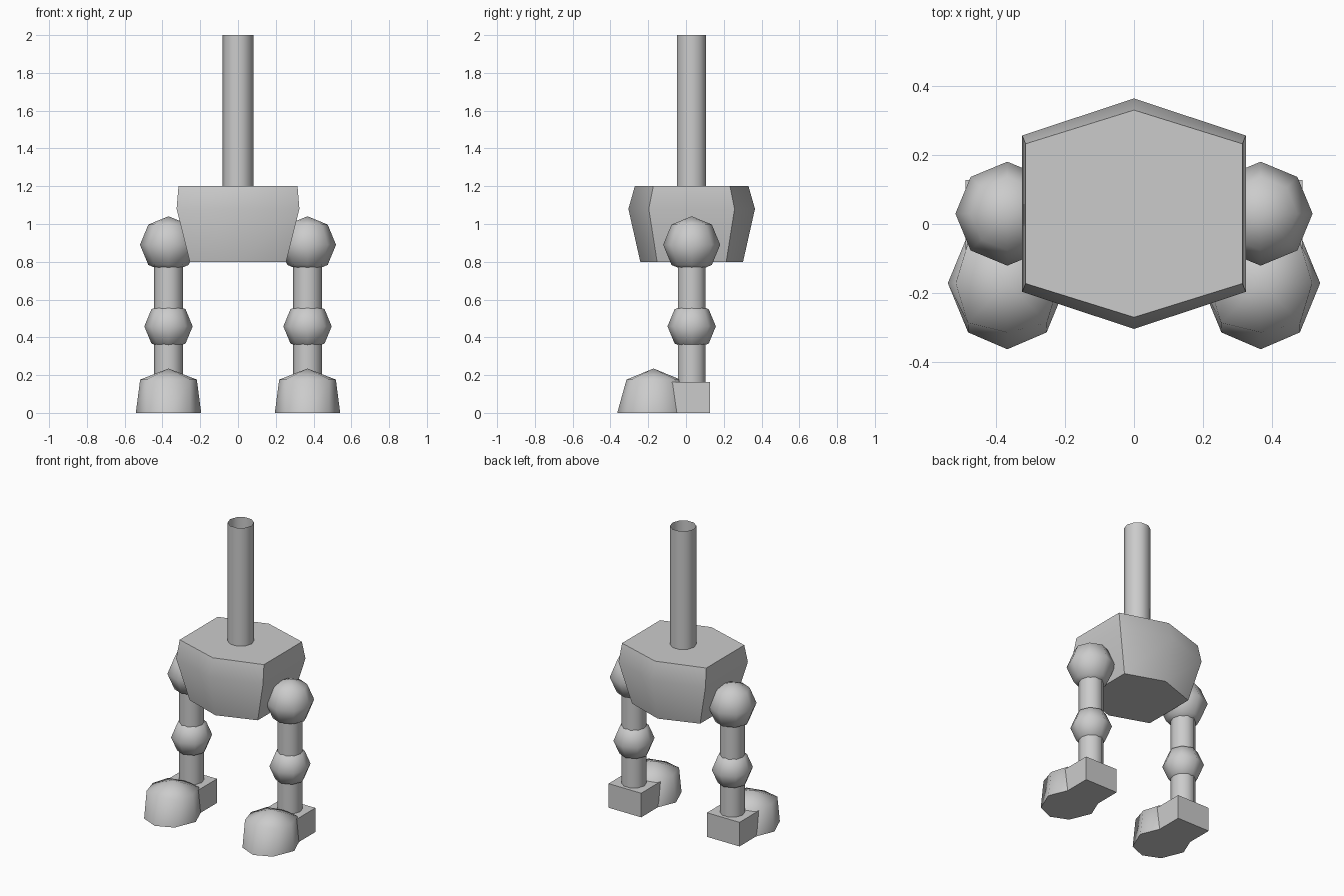
import bpy, bmesh, math
from math import radians

if "Cube" in bpy.data.objects:
    bpy.data.objects.remove(bpy.data.objects["Cube"])

grey = bpy.data.materials.new("plain grey")
grey.diffuse_color = (0.6, 0.6, 0.6, 1)
grey.use_nodes = True
grey.node_tree.nodes["Principled BSDF"].inputs["Base Color"].default_value = grey.diffuse_color

LEG_X, AXIS_Y = 0.368, 0.03


def finish(ob):
    ob.data.materials.clear()
    ob.data.materials.append(grey)
    bpy.ops.object.select_all(action='DESELECT')
    ob.select_set(True)
    bpy.context.view_layer.objects.active = ob
    bpy.ops.object.shade_smooth_by_angle(angle=radians(65))
    return ob


def loft(name, rings, apex=None):
    """Skin equal-length rings; close the bottom, and the top with a face or a point."""
    bm = bmesh.new()
    loops = [[bm.verts.new(p) for p in ring] for ring in rings]
    n = len(loops[0])
    for a, b in zip(loops, loops[1:]):
        for i in range(n):
            j = (i + 1) % n
            bm.faces.new((a[i], a[j], b[j], b[i]))
    bm.faces.new(loops[0][::-1])
    if apex:
        tip = bm.verts.new(apex)
        for i in range(n):
            bm.faces.new((loops[-1][i], loops[-1][(i + 1) % n], tip))
    else:
        bm.faces.new(loops[-1])
    bmesh.ops.recalc_face_normals(bm, faces=bm.faces)
    me = bpy.data.meshes.new(name)
    bm.to_mesh(me)
    bm.free()
    ob = bpy.data.objects.new(name, me)
    bpy.context.collection.objects.link(ob)
    return finish(ob)


def tube(name, x, radius, z0, z1):
    """Open ten-sided pipe."""
    bpy.ops.mesh.primitive_cylinder_add(
        vertices=10, radius=radius, depth=z1 - z0, end_fill_type='NOTHING',
        location=(x, AXIS_Y, (z0 + z1) / 2), rotation=(0, 0, radians(90)))
    ob = bpy.context.object
    ob.name = name
    return finish(ob)


def ball(name, x, z, radius):
    bpy.ops.mesh.primitive_uv_sphere_add(
        segments=8, ring_count=4, radius=radius, location=(x, AXIS_Y, z))
    ob = bpy.context.object
    ob.name = name
    return finish(ob)


# Hips: six-sided block, widest just below the top
def hex_ring(z, x, tip, side):
    return [(0, AXIS_Y - tip, z), (x, AXIS_Y - side, z), (x, AXIS_Y + side, z),
            (0, AXIS_Y + tip, z), (-x, AXIS_Y + side, z), (-x, AXIS_Y - side, z)]


loft("hips", [hex_ring(0.80, 0.255, 0.272, 0.183),
              hex_ring(1.08, 0.325, 0.335, 0.227),
              hex_ring(1.20, 0.315, 0.301, 0.203)])

# Spine pipe
tube("spine", 0, 0.081, 1.199, 2.0)


# Toe cap: eight-sided dome
def toe_ring(cx, z, rx, ry, dx, dy):
    cy = -0.172
    return [(cx + rx, cy, z), (cx + dx, cy + dy, z), (cx, cy + ry, z),
            (cx - dx, cy + dy, z), (cx - rx, cy, z), (cx - dx, cy - dy, z),
            (cx, cy - ry, z), (cx + dx, cy - dy, z)]


# Both legs
for side, s in (("left", -1), ("right", 1)):
    x = s * LEG_X
    ball(side + "_hip_joint", x, 0.89, 0.151)
    tube(side + "_thigh", x, 0.077, 0.46, 0.85)
    ball(side + "_knee_joint", x, 0.458, 0.128)
    tube(side + "_shin", x, 0.077, 0.10, 0.46)
    bpy.ops.mesh.primitive_cube_add(size=1, location=(x, 0.006, 0.0815))
    heel = bpy.context.object
    heel.name = side + "_heel"
    heel.scale = (0.244, 0.244, 0.163)
    finish(heel)
    loft(side + "_toe_cap",
         [toe_ring(x, 0.0, 0.173, 0.192, 0.114, 0.143),
          toe_ring(x, 0.176, 0.150, 0.143, 0.115, 0.115)],
         apex=(x, -0.172, 0.235))
